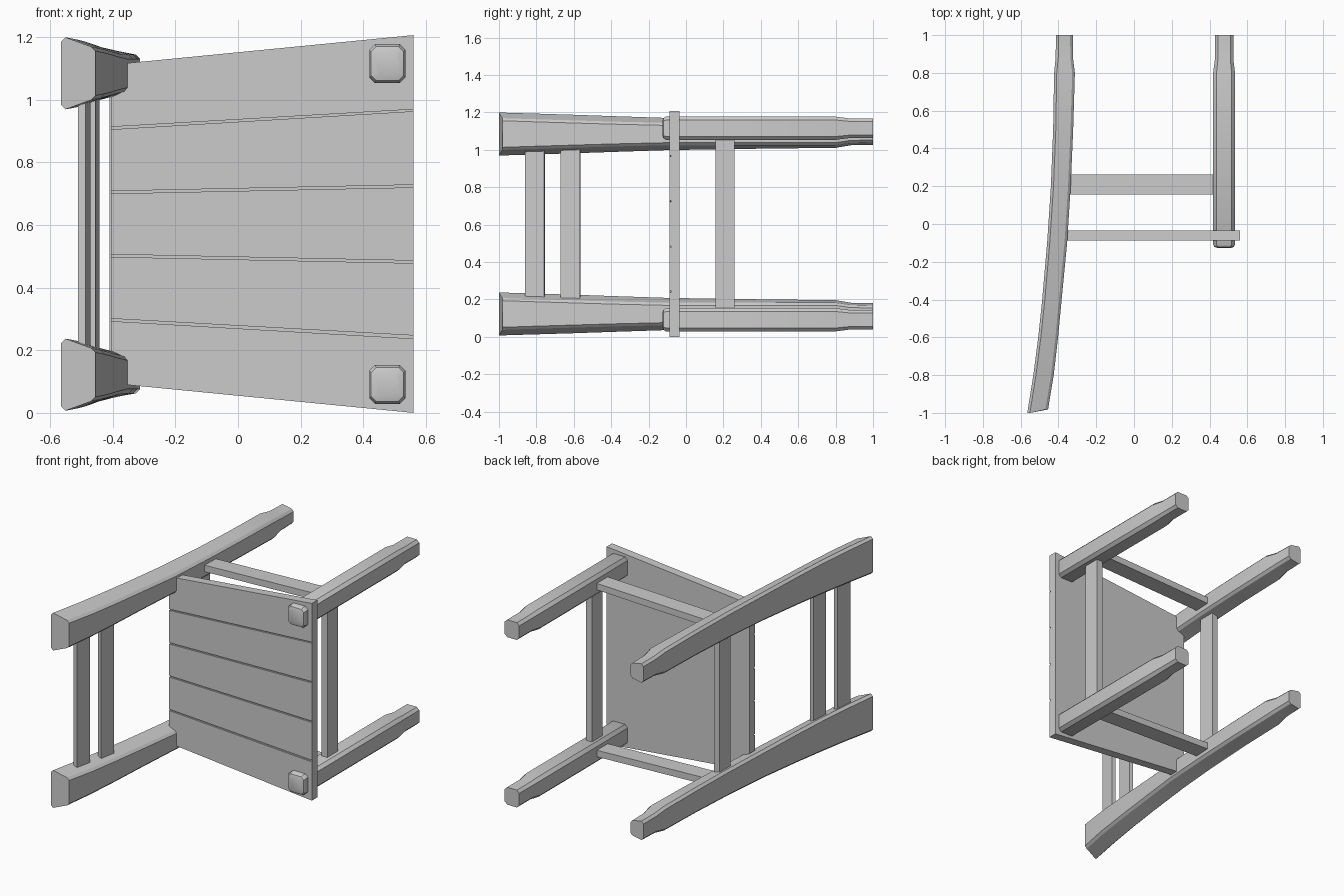
import bpy, bmesh, math

if "Cube" in bpy.data.objects:
    bpy.data.objects.remove(bpy.data.objects["Cube"])

ZC = 0.603  # chair lies on its side: z is the width, -y is "up", +x is the chair's front


def finish(name, bm, angle=None):
    bmesh.ops.recalc_face_normals(bm, faces=bm.faces)
    me = bpy.data.meshes.new(name)
    bm.to_mesh(me)
    bm.free()
    ob = bpy.data.objects.new(name, me)
    bpy.context.collection.objects.link(ob)
    if angle:
        bpy.ops.object.select_all(action='DESELECT')
        ob.select_set(True)
        bpy.context.view_layer.objects.active = ob
        bpy.ops.object.shade_smooth_by_angle(angle=math.radians(angle))
    return ob


def loft(name, rings, angle=None):
    bm = bmesh.new()
    vs = [[bm.verts.new(p) for p in r] for r in rings]
    n = len(vs[0])
    for a, b in zip(vs, vs[1:]):
        for i in range(n):
            j = (i + 1) % n
            bm.faces.new((a[i], a[j], b[j], b[i]))
    bm.faces.new(vs[0])
    bm.faces.new(vs[-1])
    return finish(name, bm, angle)


def slab(name, outline, y0, y1):
    # outline of (x, width offset) extruded along y
    return loft(name, [[(x, y, ZC + w) for x, w in outline] for y in (y0, y1)])


def bar(name, loc, dims, rot=(0, 0, 0)):
    bm = bmesh.new()
    bmesh.ops.create_cube(bm, size=1)
    bmesh.ops.scale(bm, vec=dims, verts=bm.verts)
    ob = finish(name, bm)
    ob.location, ob.rotation_euler = loc, rot
    return ob


# back leg stations: y, rear x, front x, rear half width, front half width
BACK = [(-1.0, -0.565, -0.455, 0.115, 0.085),
        (-0.8, -0.533, -0.425, 0.109, 0.079),
        (-0.6, -0.507, -0.402, 0.103, 0.073),
        (-0.4, -0.486, -0.383, 0.096, 0.067),
        (-0.1, -0.460, -0.354, 0.086, 0.060),
        (0.2, -0.440, -0.335, 0.081, 0.060),
        (0.5, -0.428, -0.322, 0.077, 0.060),
        (0.8, -0.423, -0.313, 0.074, 0.060),
        (0.88, -0.415, -0.323, 0.060, 0.048),
        (1.0, -0.413, -0.324, 0.058, 0.046)]


def back_ring(k, z):
    y, xb, xf, hb, hf = k
    c = 0.014
    yf = y + 0.018 if y == -1.0 else y
    half = [(xb, hb - c, y), (xb + c, hb, y), (xf - c, hf, yf), (xf, hf - c, yf)]
    return ([(x, yy, z + w) for x, w, yy in half]
            + [(x, yy, z - w) for x, w, yy in reversed(half)])


def front_ring(y, hx, hz, c, z):
    q = [(hx, hz - c), (hx - c, hz), (c - hx, hz), (-hx, hz - c)]
    q += [(-a, -b) for a, b in q]
    return [(0.477 + a, y, z + b) for a, b in q]


for s, side in ((1, "right"), (-1, "left")):
    # curved back legs
    loft("back_leg_" + side, [back_ring(k, ZC + s * 0.481) for k in BACK], 20)
    # front legs with rounded top showing through the seat
    z = ZC + s * 0.512
    loft("front_leg_" + side, [front_ring(*k, z) for k in (
        (-0.126, 0.038, 0.040, 0.012), (-0.121, 0.052, 0.054, 0.016),
        (-0.108, 0.058, 0.062, 0.018), (0.80, 0.058, 0.062, 0.018),
        (0.87, 0.049, 0.053, 0.016), (1.0, 0.049, 0.053, 0.016))], 35)
    # side stretchers
    bar("side_stretcher_" + side, (0.05, 0.21, ZC + s * 0.497),
        (0.86, 0.105, 0.04), (0, -s * 0.036, 0))

# seat base, notched round the back legs
right = [(0.561, 0.603), (-0.36, 0.513), (-0.36, 0.425), (-0.405, 0.405)]
slab("seat_base", right + [(x, -w) for x, w in reversed(right)], -0.08, -0.035)

# seat planks with narrow grooves between
g = 0.004
cuts = [(-0.306, -0.360), (-0.101, -0.121), (0.101, 0.121), (0.306, 0.364)]
for i in range(3):
    (b0, f0), (b1, f1) = cuts[i], cuts[i + 1]
    slab("seat_plank_%d" % (i + 1),
         [(-0.405, b0 + g), (0.561, f0 + g), (0.561, f1 - g), (-0.405, b1 - g)], -0.088, -0.079)
for s, side in ((1, "right"), (-1, "left")):
    edge = right + [(-0.405, 0.306 + g), (0.561, 0.362 + g)]
    slab("seat_plank_" + side, [(x, s * w) for x, w in edge], -0.088, -0.079)

# back rest slats and cross stretchers
bar("upper_back_slat", (-0.491, -0.808, ZC), (0.025, 0.105, 0.79), (0, 0, -0.15))
bar("lower_back_slat", (-0.461, -0.618, ZC), (0.025, 0.105, 0.81), (0, 0, -0.13))
bar("front_stretcher", (0.475, 0.208, ZC), (0.04, 0.103, 0.95))
bar("back_stretcher", (-0.39, 0.208, ZC), (0.04, 0.103, 0.86))
